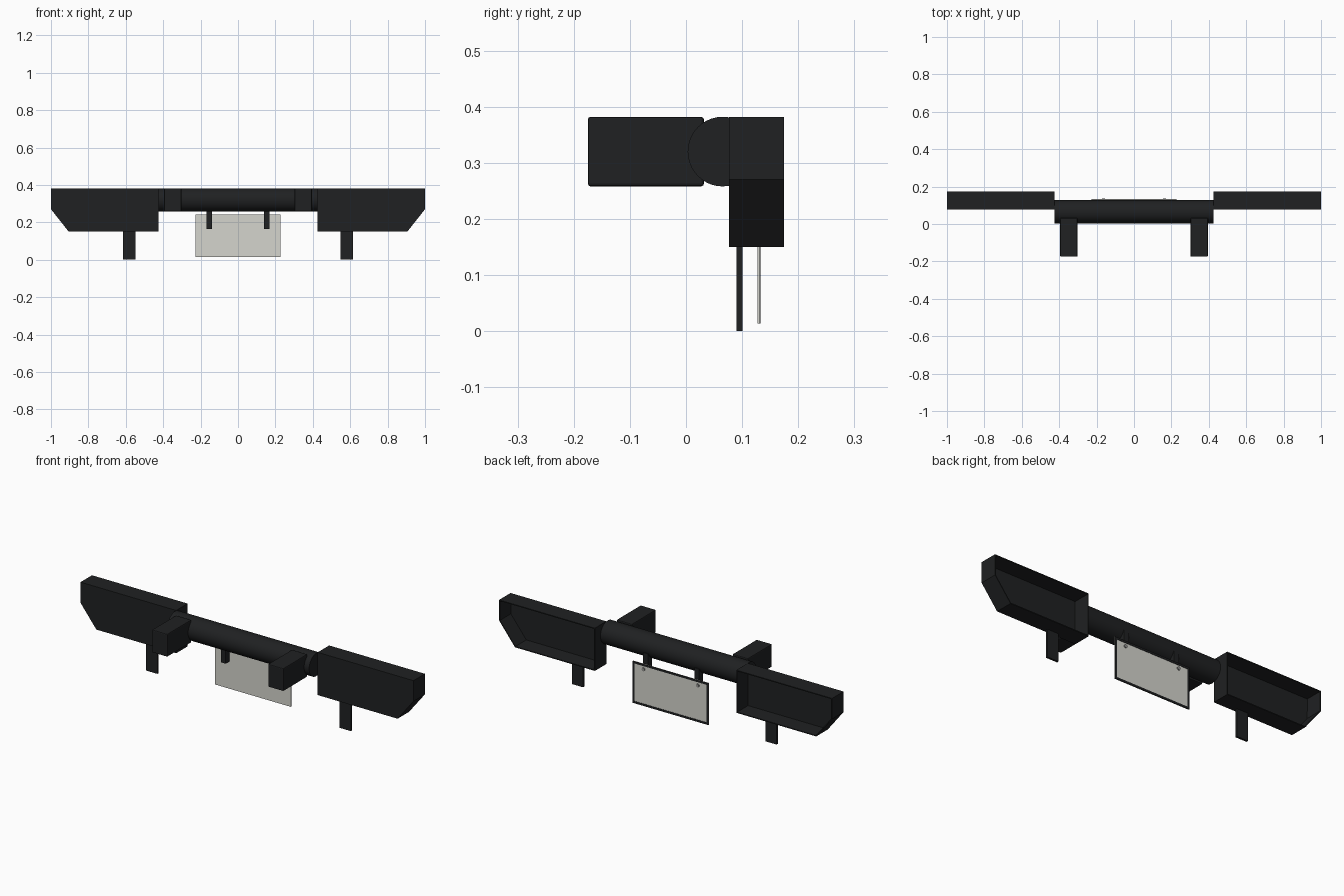
import bpy, bmesh
from math import pi

if "Cube" in bpy.data.objects:
    bpy.data.objects.remove(bpy.data.objects["Cube"])


def material(name, rgb):
    m = bpy.data.materials.new(name)
    m.diffuse_color = (*rgb, 1)
    m.use_nodes = True
    m.node_tree.nodes["Principled BSDF"].inputs["Base Color"].default_value = m.diffuse_color
    return m


BLACK = material("black_paint", (0.014, 0.015, 0.016))
WHITE = material("plate_white", (0.66, 0.66, 0.61))
STEEL = material("screw_steel", (0.3, 0.3, 0.29))


def box(name, x, y, z, mat=BLACK, bevel=0):
    """Box from (min, max) ranges on each axis."""
    bpy.ops.mesh.primitive_cube_add(
        size=1, location=[(r[0] + r[1]) / 2 for r in (x, y, z)])
    ob = bpy.context.object
    ob.name = name
    ob.scale = [abs(r[1] - r[0]) for r in (x, y, z)]
    bpy.ops.object.transform_apply(location=False, rotation=False)
    ob.data.materials.append(mat)
    if bevel:
        b = ob.modifiers.new("bevel", 'BEVEL')
        b.width, b.segments = bevel, 2
    return ob


def cylinder(name, radius, depth, loc, rot, sides, mat):
    bpy.ops.mesh.primitive_cylinder_add(
        vertices=sides, radius=radius, depth=depth, location=loc, rotation=rot)
    ob = bpy.context.object
    ob.name = name
    ob.data.materials.append(mat)
    bpy.ops.object.shade_smooth_by_angle()
    return ob


def shell(name, side):
    """Bumper end: chamfered tray, closed at the front and open at the back."""
    profile = [(0.425, 0.15), (0.905, 0.15), (1.0, 0.27), (1.0, 0.382), (0.425, 0.382)]
    bm = bmesh.new()
    front = [bm.verts.new((side * x, 0.077, z)) for x, z in profile]
    back = [bm.verts.new((side * x, 0.175, z)) for x, z in profile]
    n = len(profile)
    faces = [front] + [[front[i], back[i], back[(i + 1) % n], front[(i + 1) % n]]
                       for i in range(n)]
    for f in faces:
        bm.faces.new(f if side > 0 else f[::-1])
    me = bpy.data.meshes.new(name)
    bm.to_mesh(me)
    bm.free()
    ob = bpy.data.objects.new(name, me)
    bpy.context.collection.objects.link(ob)
    me.materials.append(BLACK)
    s = ob.modifiers.new("wall", 'SOLIDIFY')
    s.thickness, s.offset, s.use_even_offset = 0.005, -1, True


# Centre tube
cylinder("cross_tube", 0.062, 0.85, (0, 0.065, 0.32), (0, pi / 2, 0), 40, BLACK)

# Parts repeated on both sides
for side, label in ((-1, "left"), (1, "right")):
    def sx(a, b):
        return sorted((side * a, side * b))
    shell(label + "_bumper_end", side)
    box(label + "_chassis_arm", sx(0.302, 0.395), (-0.175, 0.032), (0.258, 0.382), bevel=0.005)
    box(label + "_hanging_tab", sx(0.548, 0.615), (0.09, 0.101), (0, 0.155))
    box(label + "_plate_bracket", sx(0.139, 0.168), (0.093, 0.1275), (0.163, 0.3))
    cylinder(label + "_plate_screw", 0.009, 0.006, (side * 0.163, 0.133, 0.212),
             (pi / 2, 0, 0), 16, STEEL)

# Plate with a thin dark border on its rear face
W, Z0, Z1, T = 0.228, 0.014, 0.241, 0.011
box("number_plate", (-W, W), (0.1275, 0.131), (Z0, Z1), WHITE)
rim_y = (0.1305, 0.133)
box("plate_border_top", (-W, W), rim_y, (Z1 - T, Z1))
box("plate_border_bottom", (-W, W), rim_y, (Z0, Z0 + T))
for side, label in ((-1, "left"), (1, "right")):
    box("plate_border_" + label, sorted((side * W, side * (W - T))), rim_y, (Z0 + T, Z1 - T))
